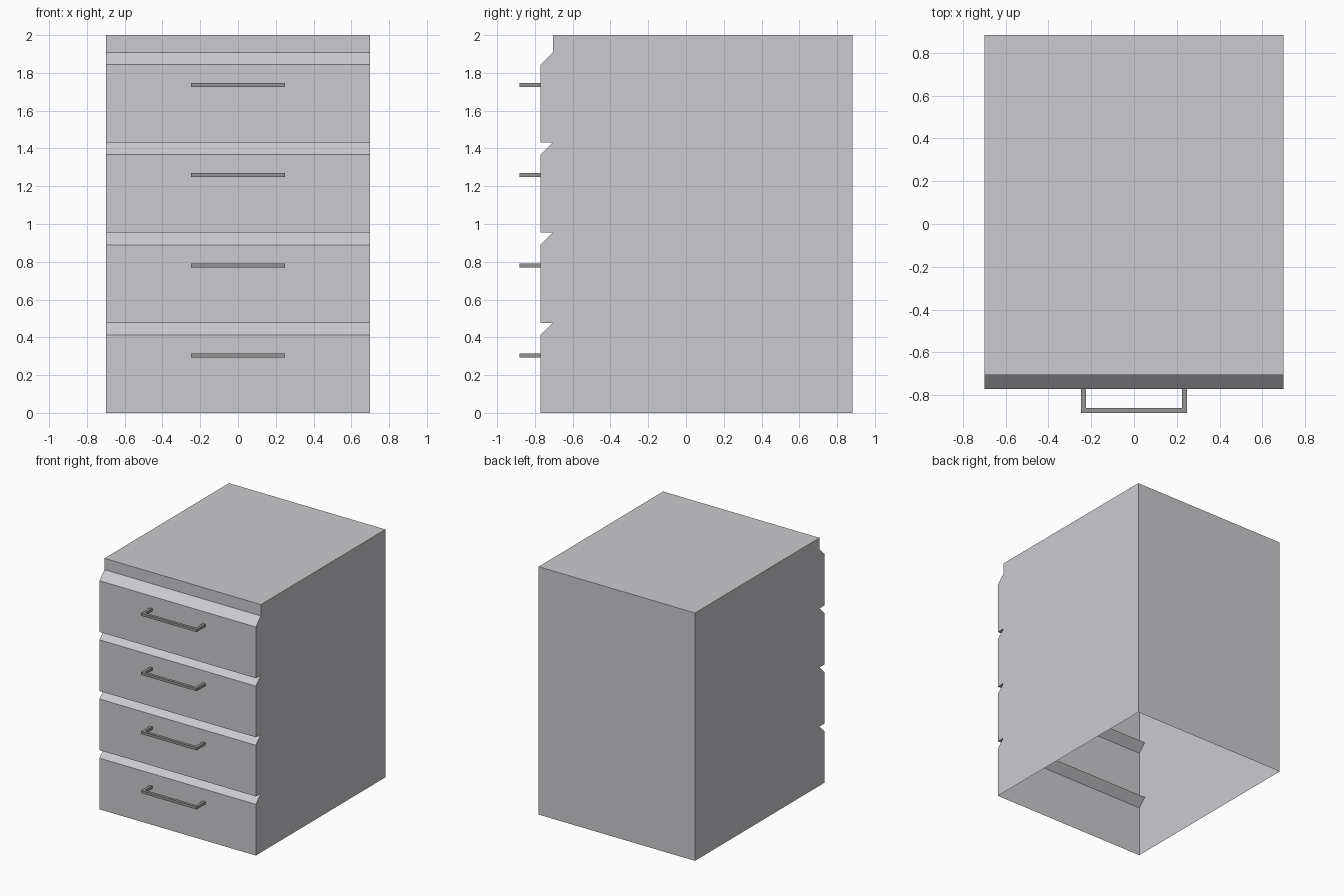
import bpy, bmesh

if "Cube" in bpy.data.objects:
    bpy.data.objects.remove(bpy.data.objects["Cube"])

PITCH, DRAWERS = 0.477, 4
FRONT, RECESS, BACK = -0.77, -0.705, 0.882
HALF_W = 0.698


def material(name, rgb):
    m = bpy.data.materials.new(name)
    m.diffuse_color = (*rgb, 1.0)
    m.use_nodes = True
    m.node_tree.nodes["Principled BSDF"].inputs["Base Color"].default_value = m.diffuse_color
    return m


def prism(name, outline, offset, mat, skip=None):
    """Sweep a closed outline along offset; skip(normal, centre) removes faces."""
    bm = bmesh.new()
    face = bm.faces.new([bm.verts.new(p) for p in outline])
    new = bmesh.ops.extrude_face_region(bm, geom=[face], use_keep_orig=True)["geom"]
    bmesh.ops.translate(bm, vec=offset,
                        verts=[v for v in new if isinstance(v, bmesh.types.BMVert)])
    bmesh.ops.recalc_face_normals(bm, faces=bm.faces[:])
    if skip:
        gone = [f for f in bm.faces if skip(f.normal, f.calc_center_median())]
        bmesh.ops.delete(bm, geom=gone, context='FACES')
    mesh = bpy.data.meshes.new(name)
    bm.to_mesh(mesh)
    bm.free()
    mesh.materials.append(mat)
    ob = bpy.data.objects.new(name, mesh)
    bpy.context.collection.objects.link(ob)
    return ob


body_grey = material("light grey", (0.60, 0.60, 0.63))
handle_grey = material("handle grey", (0.30, 0.30, 0.30))

# Cabinet shell: side profile with a bevelled groove above each drawer, open below
side = [(BACK, 2.0), (BACK, 0.0), (FRONT, 0.0)]
for i in range(DRAWERS):
    top = (i + 1) * PITCH
    side += [(FRONT, top - 0.064), (RECESS, top)]
    if i < DRAWERS - 1:
        side.append((FRONT, top))
side.append((RECESS, 2.0))
prism("cabinet", [(-HALF_W, y, z) for y, z in side], (2 * HALF_W, 0, 0), body_grey,
      skip=lambda n, c: n.z < -0.9 and c.z < 0.01)

# Square-bar pull on each drawer
OUT, W, T = -0.882, 0.248, 0.023
u = [(-W, FRONT), (-W, OUT), (W, OUT), (W, FRONT),
     (W - T, FRONT), (W - T, OUT + T), (-W + T, OUT + T), (-W + T, FRONT)]
for i in range(DRAWERS):
    z = 0.294 + i * PITCH
    prism(f"drawer_handle_{i + 1}", [(x, y, z) for x, y in u], (0, 0, 0.021), handle_grey)
